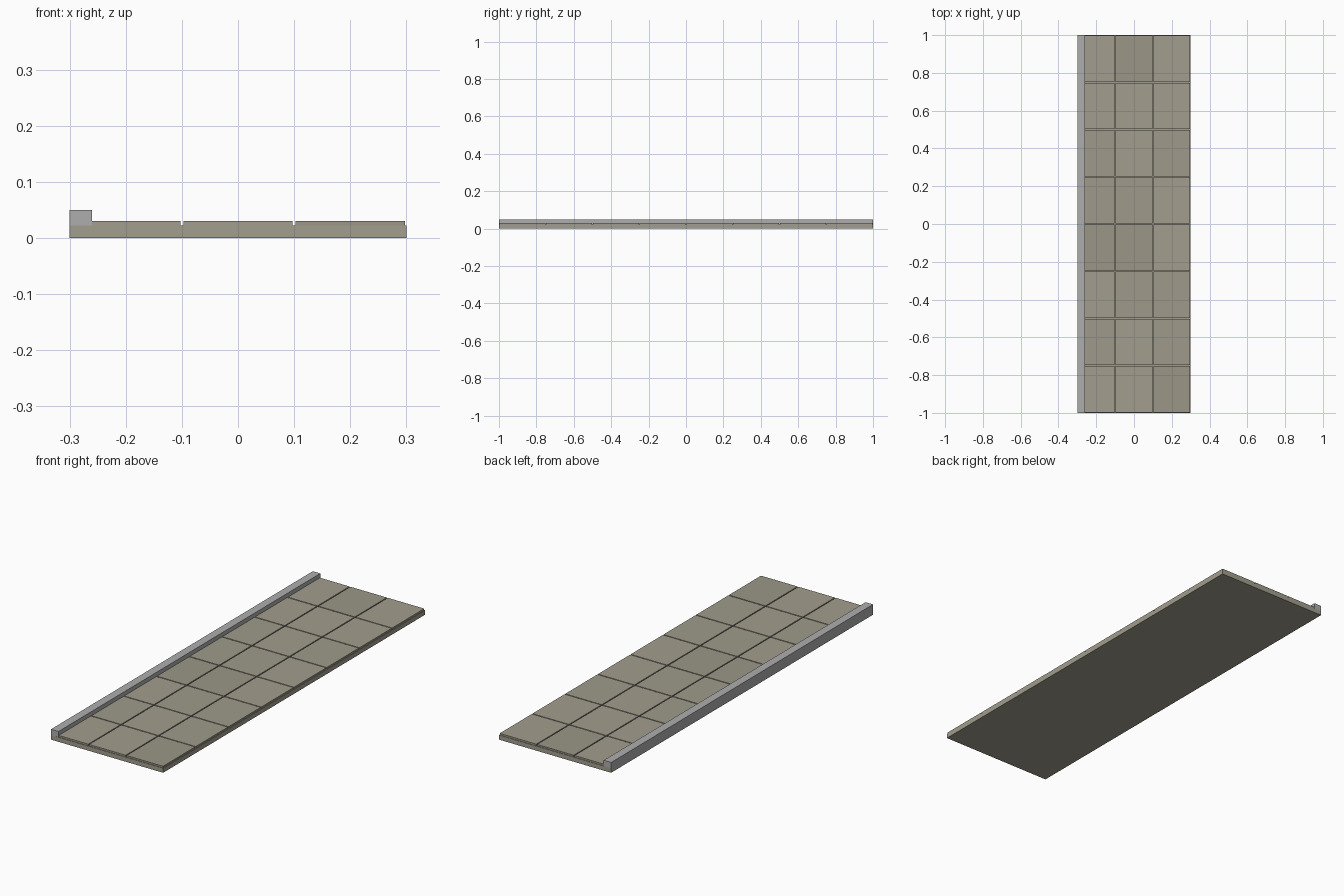
import bpy, bmesh, random
from mathutils import Matrix, Vector

if "Cube" in bpy.data.objects:
    bpy.data.objects.remove(bpy.data.objects["Cube"])

random.seed(4)


def material(name, rgb):
    m = bpy.data.materials.new(name)
    m.diffuse_color = (*rgb, 1)
    m.use_nodes = True
    m.node_tree.nodes["Principled BSDF"].inputs["Base Color"].default_value = m.diffuse_color
    return m


def add_box(bm, lo, hi, index=0):
    lo, hi = Vector(lo), Vector(hi)
    mat = Matrix.Translation((lo + hi) / 2) @ Matrix.Diagonal((*(hi - lo), 1))
    verts = bmesh.ops.create_cube(bm, size=1, matrix=mat)["verts"]
    for f in {f for v in verts for f in v.link_faces}:
        f.material_index = index


def finish(name, bm, mats):
    mesh = bpy.data.meshes.new(name)
    bm.to_mesh(mesh)
    bm.free()
    for m in mats:
        mesh.materials.append(m)
    obj = bpy.data.objects.new(name, mesh)
    bpy.context.collection.objects.link(obj)
    return obj


slab_mat = material("slab_stone", (0.36, 0.34, 0.27))
tile_mats = [material("tile_light", (0.36, 0.34, 0.27)),
             material("tile_mid", (0.345, 0.325, 0.26)),
             material("tile_dark", (0.325, 0.305, 0.245))]
curb_mat = material("curb_concrete", (0.42, 0.42, 0.42))

# Bed slab whose top shows in the joints
bm = bmesh.new()
add_box(bm, (-0.2995, -1, 0), (0.3, 1, 0.022))
finish("base_slab", bm, [slab_mat])

# Paving tiles, 3 across and 8 along, separated by narrow joints
COLS, ROWS, W, L, GAP = 3, 8, 0.2, 0.25, 0.0025
bm = bmesh.new()
for c in range(COLS):
    for r in range(ROWS):
        x, y = -0.3 + c * W, -1 + r * L
        add_box(bm, (x + GAP, y + GAP, 0.0215),
                (x + W - GAP, y + L - GAP, 0.03), random.randrange(3))
finish("paving_tiles", bm, tile_mats)

# Raised curb along the left edge
bm = bmesh.new()
add_box(bm, (-0.3, -0.9998, 0.0003), (-0.26, 0.9998, 0.05))
finish("curb", bm, [curb_mat])
